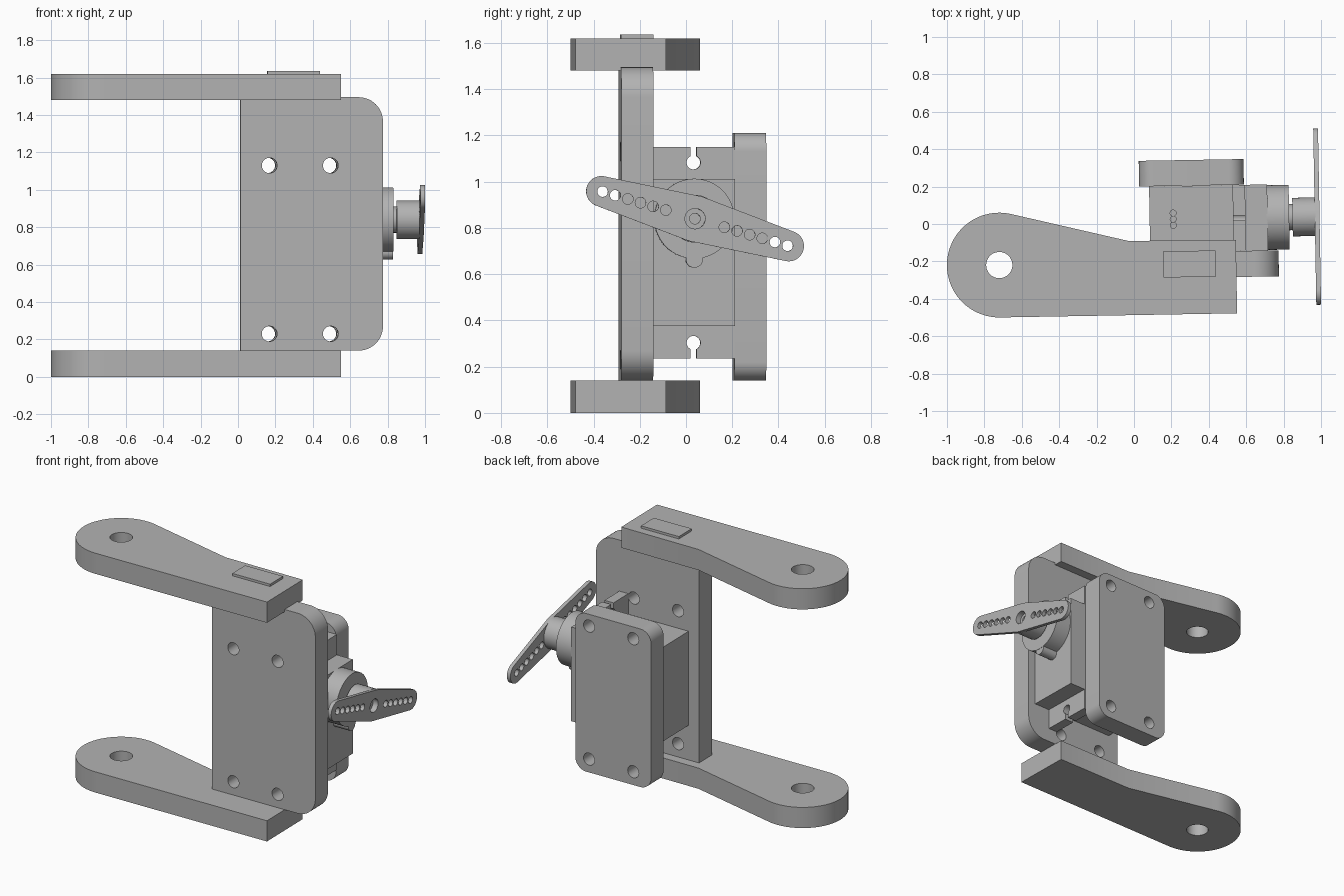
import bpy, bmesh, math
from mathutils import Matrix, geometry

if "Cube" in bpy.data.objects:
    bpy.data.objects.remove(bpy.data.objects["Cube"], do_unlink=True)

gray = bpy.data.materials.new("plain gray")
gray.use_nodes = True
COLOR = (0.45, 0.45, 0.45, 1)
gray.diffuse_color = COLOR
gray.node_tree.nodes["Principled BSDF"].inputs["Base Color"].default_value = COLOR

TURN = Matrix.Rotation(math.radians(1), 4, "Z")  # whole assembly sits slightly turned
AXIS = {"x": lambda a, b, h: (h, a, b),
        "y": lambda a, b, h: (a, h, b),
        "z": lambda a, b, h: (a, b, h)}


def arc(cx, cy, r, start=0, end=360, steps=48):
    count = steps if end - start == 360 else steps + 1
    angles = [math.radians(start + (end - start) * i / steps) for i in range(count)]
    return [(cx + r * math.cos(t), cy + r * math.sin(t)) for t in angles]


def rect(a0, a1, b0, b1):
    return [(a0, b0), (a1, b0), (a1, b1), (a0, b1)]


def hull(points):
    return [points[i] for i in geometry.convex_hull_2d(points)]


def rounded(a0, a1, b0, b1, r, left=True):
    """Rectangle with round corners, optionally square on its low side."""
    pts = arc(a1 - r, b0 + r, r, -90, 0, 12) + arc(a1 - r, b1 - r, r, 0, 90, 12)
    if left:
        return pts + arc(a0 + r, b1 - r, r, 90, 180, 12) + arc(a0 + r, b0 + r, r, 180, 270, 12)
    return pts + [(a0, b1), (a0, b0)]


def prism(name, outline, lo, hi, axis):
    """Extrude an outline along an axis."""
    bm = bmesh.new()
    bottom = bm.faces.new([bm.verts.new(AXIS[axis](a, b, lo)) for a, b in outline])
    top = bmesh.ops.extrude_face_region(bm, geom=[bottom])["geom"]
    verts = [v for v in top if isinstance(v, bmesh.types.BMVert)]
    bmesh.ops.translate(bm, verts=verts, vec=AXIS[axis](0, 0, hi - lo))
    bmesh.ops.recalc_face_normals(bm, faces=bm.faces)
    mesh = bpy.data.meshes.new(name)
    bm.to_mesh(mesh)
    bm.free()
    mesh.materials.append(gray)
    obj = bpy.data.objects.new(name, mesh)
    obj.matrix_world = TURN
    bpy.context.collection.objects.link(obj)
    return obj


def cut(obj, outlines, lo, hi, axis):
    """Cut each outline out of the part."""
    for outline in outlines:
        cutter = prism("cutter", outline, lo, hi, axis)
        cutter.hide_render = True
        mod = obj.modifiers.new("cut", "BOOLEAN")
        mod.operation, mod.solver, mod.object = "DIFFERENCE", "EXACT", cutter
        bpy.context.view_layer.update()
        graph = bpy.context.evaluated_depsgraph_get()
        obj_mesh = bpy.data.meshes.new_from_object(obj.evaluated_get(graph))
        obj.modifiers.clear()
        obj.data = obj_mesh
        bpy.data.objects.remove(cutter, do_unlink=True)


# Two swing arms with a round pivot end
PIVOT = (-0.724, -0.207)
arm_shape = arc(*PIVOT, 0.28, 76, 270) + [(0.543, -0.487), (0.543, -0.095), (-0.032, -0.09)]
for name, z in (("lower_arm", 0), ("upper_arm", 1.48)):
    arm = prism(name, arm_shape, z, z + 0.14, "z")
    cut(arm, [arc(*PIVOT, 0.07)], z - 0.1, z + 0.3, "z")
prism("arm_pad", rect(0.153, 0.433, -0.289, -0.149), 1.615, 1.636, "z")

# Front and back mounting plates with four matching screw holes
screw_holes = [arc(x, z, 0.041, steps=32) for x in (0.163, 0.49) for z in (0.23, 1.13)]
front = prism("front_plate", rounded(0.007, 0.77, 0.14, 1.495, 0.13, left=False), -0.293, -0.154, "y")
back = prism("back_plate", rounded(0.031, 0.591, 0.14, 1.21, 0.08), 0.2, 0.337, "y")
cut(front, screw_holes, -0.5, 0, "y")
cut(back, screw_holes, 0, 0.5, "y")

# Motor body between the plates, with three cable holes on top
CY, CZ = 0.022, 0.84
Y0, Y1 = -0.153, 0.199
body = prism("motor_body", rect(Y0, Y1, 0.375, 1.012), 0.084, 0.715, "x")
cut(body, [arc(0.21, CY + d, 0.016, steps=16) for d in (-0.033, 0, 0.033)], 0.99, 1.1, "z")

# Mounting flange with a keyhole slot at each end
flange = prism("motor_flange", rect(Y0, Y1, 0.235, 1.15), 0.53, 0.597, "x")
cut(flange, [arc(CY, 1.083, 0.03, steps=24), rect(CY - 0.013, CY + 0.013, 1.09, 1.2),
             arc(CY, 0.303, 0.03, steps=24), rect(CY - 0.013, CY + 0.013, 0.2, 0.295)],
    0.4, 0.7, "x")

# Gear housing, output shaft and horn hub
prism("gear_housing", arc(CY, CZ, 0.173, steps=64), 0.71, 0.83, "x")
prism("housing_bump", hull(arc(CY, 0.665, 0.037) + arc(CY, 0.72, 0.037)), 0.71, 0.828, "x")
prism("output_shaft", arc(CY, CZ, 0.07), 0.82, 0.86, "x")
hub = prism("horn_hub", arc(CY, CZ, 0.103), 0.848, 0.97, "x")

# Two-ended horn, wide at the centre, with a row of holes along each side
TILT = math.radians(-16.3)


def along(d):
    return CY + d * math.cos(TILT), CZ + d * math.sin(TILT)


horn_shape = hull(arc(*along(0.422), 0.066) + arc(CY, CZ, 0.1) + arc(*along(-0.422), 0.066))
horn = prism("horn", horn_shape, 0.967, 0.9925, "x")
cut(horn, [arc(*along(side * (0.132 + 0.057 * i)), 0.023, steps=20)
           for side in (-1, 1) for i in range(6)], 0.9, 1.1, "x")
cut(horn, [arc(CY, CZ, 0.044, steps=32)], 0.9, 1.1, "x")
cut(hub, [arc(CY, CZ, 0.044, steps=32)], 0.955, 1.1, "x")
cut(hub, [arc(CY, CZ, 0.023, steps=24)], 0.9, 1.1, "x")

# Smooth the round walls, keep the edges crisp
bpy.ops.object.select_all(action="DESELECT")
parts = [o for o in bpy.context.collection.objects if o.type == "MESH"]
for obj in parts:
    obj.select_set(True)
bpy.context.view_layer.objects.active = parts[0]
bpy.ops.object.shade_smooth_by_angle(angle=math.radians(25))
